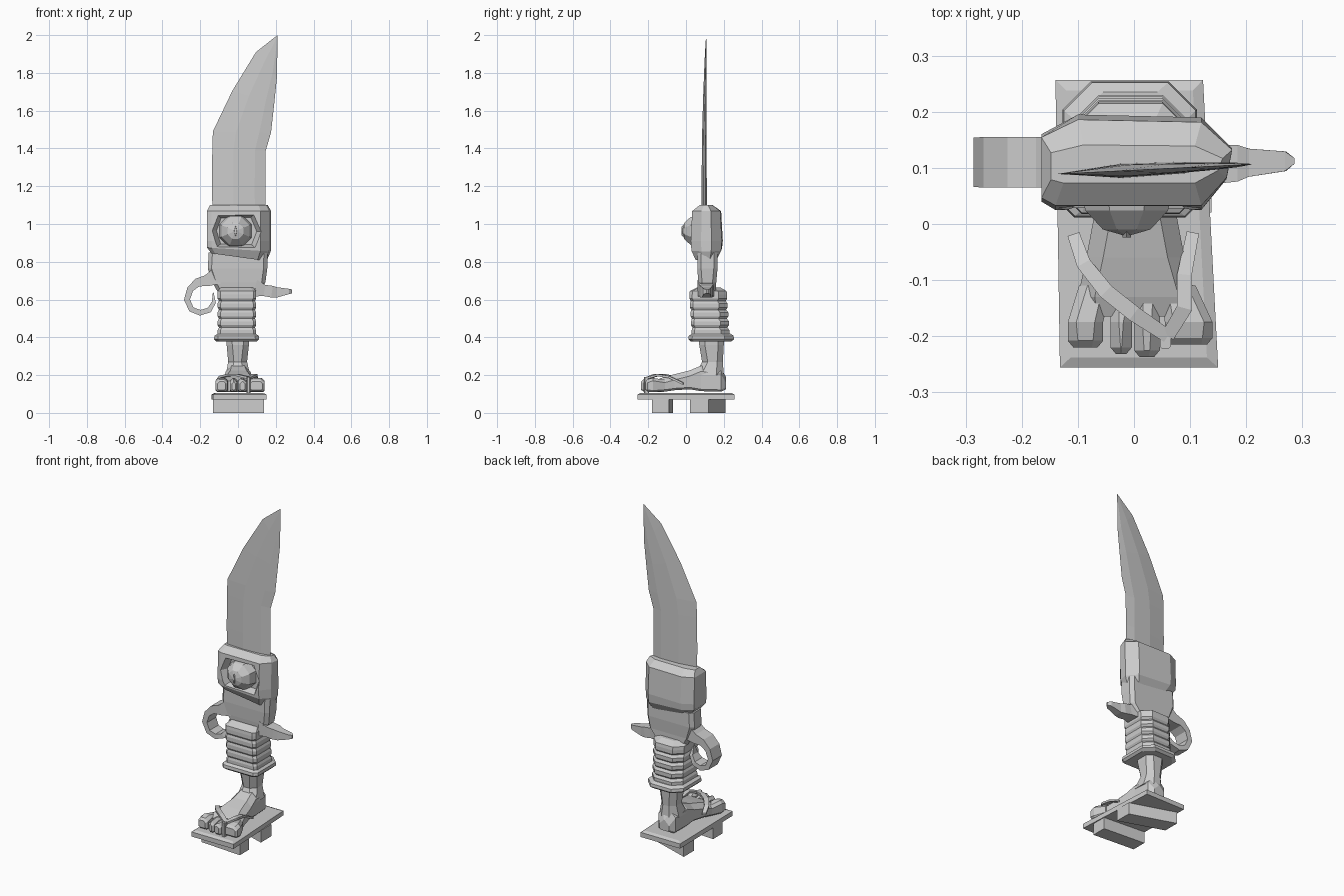
import bpy, bmesh, math
from mathutils import Vector


def loft(name, rings):
    """Skin a list of equal-length rings and cap both ends."""
    bm = bmesh.new()
    vs = [[bm.verts.new(p) for p in r] for r in rings]
    n = len(rings[0])
    for a, b in zip(vs, vs[1:]):
        for i in range(n):
            j = (i + 1) % n
            bm.faces.new((a[i], a[j], b[j], b[i]))
    bm.faces.new(vs[0])
    bm.faces.new(vs[-1])
    bmesh.ops.remove_doubles(bm, verts=bm.verts, dist=0.0003)
    bmesh.ops.recalc_face_normals(bm, faces=bm.faces)
    me = bpy.data.meshes.new(name)
    bm.to_mesh(me)
    bm.free()
    ob = bpy.data.objects.new(name, me)
    bpy.context.collection.objects.link(ob)
    return ob


def chamfered(x0, x1, y0, y1, front, back):
    """Rectangle with cut corners, as 2D points."""
    f, b = front, back
    return [(x0 + f, y0), (x1 - f, y0), (x1, y0 + f), (x1, y1 - b),
            (x1 - b, y1), (x0 + b, y1), (x0, y1 - b), (x0, y0 + f)]


def level(x0, x1, y0, y1, z, front=0.015, back=0.045):
    return [(x, y, z) for x, y in chamfered(x0, x1, y0, y1, front, back)]


def section(y, x0, x1, z0, z1, bottom=0.01, top=0.03):
    return [(x, y, z) for x, z in chamfered(x0, x1, z0, z1, bottom, top)]


def sweep(name, path, up, widths, depths):
    """Rectangular bar along a path; depth is measured along up."""
    up = Vector(up)
    pts = [Vector(p) for p in path]
    rings = []
    for i, p in enumerate(pts):
        t = pts[min(i + 1, len(pts) - 1)] - pts[max(i - 1, 0)]
        s = t.cross(up).normalized() * widths[i] / 2
        u = up * depths[i] / 2
        rings.append([p - s - u, p + s - u, p + s + u, p - s + u])
    return loft(name, rings)


# Sandal board with a shallow bevelled top
board = [(-0.14, 0.257), (0.123, 0.257), (0.15, -0.256), (-0.132, -0.256)]
inset = [(-0.121, 0.238), (0.105, 0.238), (0.13, -0.238), (-0.113, -0.238)]
loft("sandal_board", [[(x, y, 0.07) for x, y in board],
                      [(x, y, 0.098) for x, y in board],
                      [(x, y, 0.106) for x, y in inset]])

# Slightly skewed sandal teeth
for name, right, left in (("front_tooth", (-0.18, -0.09), (-0.16, -0.07)),
                          ("rear_tooth", (0.02, 0.12), (0.11, 0.21))):
    plan = [(-0.132, left[0]), (0.138, right[0]), (0.138, right[1]), (-0.132, left[1])]
    loft(name, [[(x, y, z) for x, y in plan] for z in (0.0, 0.072)])

# Foot body, heel to ball
loft("foot", [section(0.212, -0.035, 0.03, 0.125, 0.19),
              section(0.185, -0.06, 0.055, 0.112, 0.235),
              section(0.08, -0.065, 0.065, 0.115, 0.25),
              section(0.02, -0.07, 0.075, 0.125, 0.225),
              section(-0.06, -0.085, 0.09, 0.12, 0.205),
              section(-0.13, -0.10, 0.11, 0.11, 0.185),
              section(-0.165, -0.095, 0.105, 0.112, 0.17)])

# Ankle
loft("ankle", [level(-0.065, 0.065, 0.05, 0.20, 0.20, 0.03, 0.04),
               level(-0.052, 0.048, 0.085, 0.195, 0.27, 0.03, 0.03),
               level(-0.06, 0.058, 0.07, 0.20, 0.36, 0.03, 0.03),
               level(-0.065, 0.06, 0.07, 0.20, 0.41, 0.03, 0.03)])

# Toes: root range, tip range, tip y
for i, (a, b, c, d, tip) in enumerate(((-0.098, -0.04, -0.118, -0.055, -0.22),
                                       (-0.04, 0.008, -0.042, -0.004, -0.232),
                                       (0.003, 0.05, 0.0, 0.046, -0.237),
                                       (0.045, 0.11, 0.055, 0.14, -0.215))):
    loft(f"toe_{i + 1}", [section(-0.11, a, b, 0.115, 0.175, 0.008, 0.015),
                          section(-0.175, c, d, 0.11, 0.185, 0.008, 0.015),
                          section(tip + 0.012, c, d, 0.112, 0.178, 0.01, 0.018),
                          section(tip, c + 0.01, d - 0.01, 0.122, 0.165, 0.006, 0.01)])

# Sandal thong: two straps meeting at a peg
sweep("strap_left", [(-0.108, -0.018, 0.165), (-0.09, -0.07, 0.19), (-0.05, -0.12, 0.2),
                     (0.0, -0.16, 0.2), (0.06, -0.2, 0.185)], (0, 0, 1),
      [0.022, 0.026, 0.028, 0.028, 0.024], [0.012] * 5)
sweep("strap_right", [(0.105, -0.015, 0.155), (0.09, -0.09, 0.19),
                      (0.09, -0.15, 0.2), (0.06, -0.2, 0.185)], (0, 0, 1),
      [0.022, 0.026, 0.028, 0.024], [0.012] * 4)
loft("strap_peg", [level(0.046, 0.066, -0.222, -0.195, z, 0.004, 0.004)
                   for z in (0.104, 0.19)])

# Cuff below the grip
loft("cuff", [level(-0.115, 0.10, 0.025, 0.24, 0.378, 0.02, 0.05),
              level(-0.127, 0.112, 0.012, 0.254, 0.39, 0.02, 0.05),
              level(-0.125, 0.11, 0.014, 0.252, 0.408, 0.02, 0.05),
              level(-0.105, 0.092, 0.032, 0.235, 0.42, 0.02, 0.05)])

# Ribbed grip
rings = []
for i in range(5):
    z, s = 0.405 + i * 0.047, -0.003 * i
    rings += [level(-0.101, 0.09, 0.037 + s, 0.222 + s, z),
              level(-0.108, 0.096, 0.03 + s, 0.23 + s, z + 0.012),
              level(-0.108, 0.096, 0.03 + s, 0.23 + s, z + 0.033)]
rings += [level(-0.108, 0.096, 0.02, 0.215, 0.645),
          level(-0.09, 0.08, 0.06, 0.18, 0.665)]
loft("ribbed_grip", rings)

# Guard body
loft("guard", [level(-0.11, 0.11, 0.07, 0.16, 0.645, 0.02, 0.02),
               level(-0.135, 0.145, 0.065, 0.16, 0.69, 0.02, 0.02),
               level(-0.16, 0.155, 0.06, 0.167, 0.765, 0.02, 0.02),
               level(-0.155, 0.157, 0.06, 0.167, 0.85, 0.02, 0.02)])

# Finger hook on the left
hook = [(-0.11, 0.725), (-0.165, 0.70), (-0.215, 0.69), (-0.253, 0.655), (-0.27, 0.60),
        (-0.247, 0.548), (-0.20, 0.53), (-0.152, 0.545), (-0.128, 0.585), (-0.131, 0.638)]
sweep("finger_hook", [(x, 0.11, z) for x, z in hook], (0, 1, 0),
      [0.09, 0.06, 0.045, 0.035, 0.032, 0.03, 0.03, 0.028, 0.022, 0.004],
      [0.09, 0.09, 0.09, 0.09, 0.088, 0.085, 0.08, 0.07, 0.05, 0.01])

# Guard spur on the right
spur = [(0.09, 0.66, 0.09, 0.09), (0.14, 0.648, 0.06, 0.07), (0.18, 0.642, 0.062, 0.065),
        (0.205, 0.638, 0.055, 0.05), (0.27, 0.643, 0.028, 0.035), (0.286, 0.643, 0.02, 0.01)]
sweep("guard_spur", [(x, 0.105 + 0.04 * max(0, x - 0.1), z) for x, z, _, _ in spur],
      (0, 1, 0), [s[2] for s in spur], [s[3] for s in spur])

# Head block with angled plan
plan = [(-0.165, 0.04), (-0.14, 0.025), (0.12, 0.025), (0.165, 0.08),
        (0.175, 0.135), (0.12, 0.19), (-0.10, 0.195), (-0.165, 0.16)]


def head_level(z, sx, sy, tilt=0.0):
    return [(0.005 + (x - 0.005) * sx, 0.105 + (y - 0.105) * sy, z + tilt * x)
            for x, y in plan]


head = loft("head_block", [head_level(0.825, 0.86, 0.68, -0.12),
                           head_level(0.865, 0.99, 0.95, -0.06),
                           head_level(0.91, 1.0, 1.0),
                           head_level(1.068, 1.0, 0.9),
                           head_level(1.1, 0.9, 0.4)])

# Faceted eye socket cut into the front
socket = [(-0.143, 0.965), (-0.112, 1.05), (0.09, 1.055),
          (0.13, 0.96), (0.095, 0.87), (-0.115, 0.875)]
cutter = loft("socket_cutter", [[(-0.01 + (x + 0.01) * s, y, 0.963 + (z - 0.963) * s)
                                 for x, z in socket]
                                for y, s in ((-0.01, 1.1), (0.07, 0.78))])
cutter.hide_render = True
mod = head.modifiers.new("socket", "BOOLEAN")
mod.object = cutter
mod.operation = "DIFFERENCE"
mod.solver = "EXACT"
bpy.context.view_layer.objects.active = head
bpy.ops.object.modifier_apply(modifier=mod.name)
bpy.data.objects.remove(cutter)

# Eyeball and slit pupil
bpy.ops.mesh.primitive_uv_sphere_add(segments=8, ring_count=6, radius=0.092,
                                     location=(-0.013, 0.07, 0.963),
                                     rotation=(math.pi / 2, math.pi / 8, 0))
bpy.context.object.name = "eyeball"
loft("slit_pupil", [[(-0.013 + 0.012 * s, y, 0.963), (-0.013, y, 0.963 + 0.04 * s),
                     (-0.013 - 0.012 * s, y, 0.963), (-0.013, y, 0.963 - 0.04 * s)]
                    for y, s in ((0.0, 1.0), (-0.024, 0.6))])

# Blade: edge pairs from root to tip, lens-shaped section, slightly turned
edges = [((-0.135, 1.06), (0.145, 1.06)), ((-0.138, 1.2), (0.145, 1.2)),
         ((-0.136, 1.40), (0.146, 1.385)), ((-0.133, 1.49), (0.175, 1.485)),
         ((-0.03, 1.705), (0.192, 1.64)), ((0.095, 1.91), (0.206, 1.775)),
         ((0.209, 2.0), (0.2095, 1.98))]
thick = [0.013, 0.012, 0.011, 0.01, 0.008, 0.005, 0.0006]
rings = []
for (l, r), t in zip(edges, thick):
    ring = []
    for f, side in ((0, 0), (0.4, -1), (0.8, -0.8), (1, 0), (0.8, 0.8), (0.4, 1)):
        x = l[0] + (r[0] - l[0]) * f
        z = l[1] + (r[1] - l[1]) * f
        ring.append((x, 0.096 + 0.05 * x + side * t, z))
    rings.append(ring)
loft("blade", rings)
